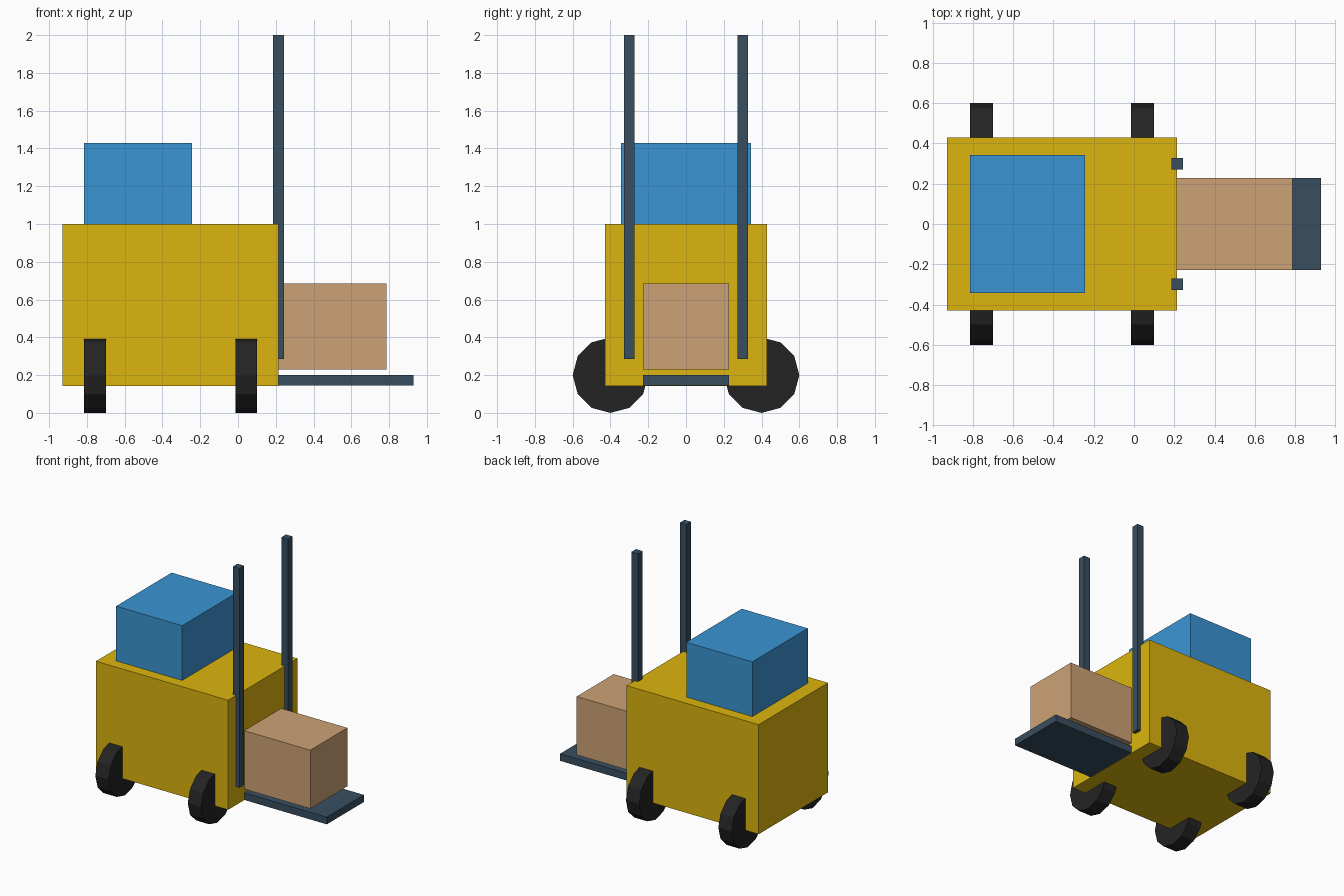
import bpy
import math

cube = bpy.data.objects.get("Cube")
if cube:
    bpy.data.objects.remove(cube, do_unlink=True)

U = 2 / 3.5      # one design unit in scene units
X0 = -0.625      # body centre along x, in design units


def material(name, srgb):
    lin = [((c / 255 + 0.055) / 1.055) ** 2.4 for c in srgb] + [1]
    mat = bpy.data.materials.new(name)
    mat.use_nodes = True
    mat.diffuse_color = lin
    mat.node_tree.nodes["Principled BSDF"].inputs["Base Color"].default_value = lin
    return mat


yellow = material("yellow_paint", (220, 181, 14))
blue = material("blue_cab", (58, 149, 212))
steel = material("dark_steel", (56, 78, 96))
tan = material("cardboard", (205, 162, 118))
rubber = material("black_rubber", (36, 36, 36))


def finish(obj, name, mat):
    obj.name = name
    obj.data.name = name
    obj.data.materials.append(mat)


def box(name, mat, centre, size):
    x, y, z = centre
    bpy.ops.mesh.primitive_cube_add(size=1, location=((x + X0) * U, y * U, z * U))
    obj = bpy.context.object
    obj.scale = [s * U for s in size]
    bpy.ops.object.transform_apply(location=False, rotation=False, scale=True)
    finish(obj, name, mat)


def wheel(name, x, y):
    bpy.ops.mesh.primitive_cylinder_add(
        vertices=12, radius=0.35 * U, depth=0.2 * U,
        location=((x + X0) * U, y * U, 0.35 * U), rotation=(0, math.pi / 2, 0))
    finish(bpy.context.object, name, rubber)


# Body and cab
box("body", yellow, (0, 0, 1), (2, 1.5, 1.5))
box("cab", blue, (-0.3, 0, 2.125), (1, 1.2, 0.75))

# Fork plate (its hidden end sits just inside the body) and its load
box("fork_plate", steel, (1.5, 0, 0.301), (1.5, 0.8, 0.098))
box("cargo_box", tan, (1.5, 0, 0.8), (1, 0.8, 0.8))

# Masts and wheels on both sides
for side, s in (("right", -1), ("left", 1)):
    box(side + "_mast", steel, (1, s * 0.525, 2), (0.1, 0.1, 3))
    for end, x in (("rear", -0.7), ("fork", 0.7)):
        wheel(f"{end}_{side}_wheel", x, s * 0.7)
